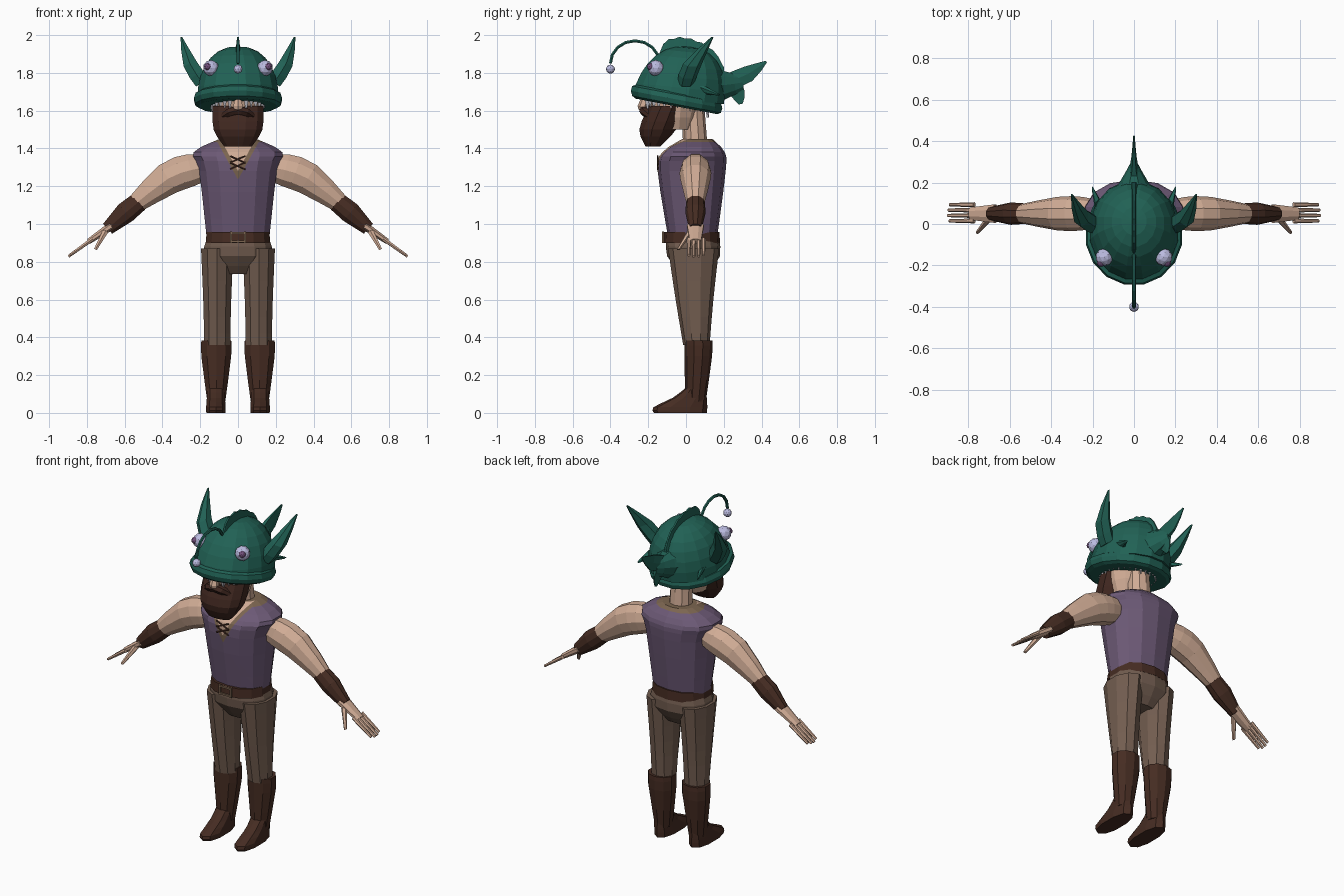
import bpy, bmesh, math, random
from mathutils import Vector

if "Cube" in bpy.data.objects:
    bpy.data.objects.remove(bpy.data.objects["Cube"])
random.seed(4)
SIDEWAYS, DEPTH, UP = Vector((1, 0, 0)), Vector((0, 1, 0)), Vector((0, 0, 1))
ARM_DEPTH = .05


def material(name, *rgb):
    mat = bpy.data.materials.new(name)
    mat.use_nodes = True
    mat.diffuse_color = (*rgb, 1)
    mat.node_tree.nodes["Principled BSDF"].inputs["Base Color"].default_value = (*rgb, 1)
    return mat


GREEN = material("sea green", .015, .12, .09)
PURPLE = material("vest purple", .15, .1, .18)
PANTS = material("trouser brown", .17, .11, .08)
LEATHER = material("dark leather", .06, .025, .016)
BEARD = material("beard brown", .05, .02, .014)
SKIN = material("skin", .63, .41, .3)
TRIM = material("tan trim", .2, .13, .08)
HAIR = material("pale grey", .5, .5, .55)
PEARL = material("pearl lavender", .5, .5, .75)
PUPIL = material("pupil purple", .17, .08, .2)


def finish(name, bm, mats, mirror=False):
    bmesh.ops.recalc_face_normals(bm, faces=bm.faces[:])
    mesh = bpy.data.meshes.new(name)
    bm.to_mesh(mesh)
    bm.free()
    ob = bpy.data.objects.new(name, mesh)
    bpy.context.collection.objects.link(ob)
    for mat in mats:
        mesh.materials.append(mat)
    if mirror:
        ob.modifiers.new("mirror", 'MIRROR').use_mirror_merge = False


def refine(rings, steps):
    """Ease smoothly from ring to ring."""
    rings = [Vector(ring) for ring in rings]
    result = []
    for i, (here, there) in enumerate(zip(rings, rings[1:])):
        leave = (there - rings[max(i - 1, 0)]) / 2
        arrive = (rings[min(i + 2, len(rings) - 1)] - here) / 2
        for k in range(steps):
            t = k / steps
            ease = t * t * (3 - 2 * t)
            result.append(here + (there - here) * ease + leave * (t * (1 - t) ** 2)
                          + arrive * (t * t * (t - 1)))
    return result + [rings[-1]]


def add_tube(bm, rings, sides=10, side=DEPTH, level=False, power=1, shear=0, steps=2):
    """Skin elliptical rings (x, y, z, radius, side radius); level rings lie flat."""
    rings = refine(rings, steps)
    centres = [Vector(ring[:3]) for ring in rings]
    loops = []
    for i, (centre, ring) in enumerate(zip(centres, rings)):
        along = UP if level else centres[min(i + 1, len(rings) - 1)] - centres[max(i - 1, 0)]
        across = side.cross(along).normalized()
        loop = []
        for k in range(sides):
            angle = math.tau * (k + .5) / sides
            c, s = (math.copysign(abs(f) ** power, f) for f in (math.cos(angle), math.sin(angle)))
            point = centre + across * ring[3] * c + side * ring[4] * s
            point.z += shear * point.y
            loop.append(bm.verts.new(point))
        loops.append(loop)
    for low, high in zip(loops, loops[1:]):
        for k in range(sides):
            n = (k + 1) % sides
            bm.faces.new((low[k], low[n], high[n], high[k]))
    bm.faces.new(loops[0])
    bm.faces.new(loops[-1])


def loft(name, mat, *paths, mirror=False, **shape):
    bm = bmesh.new()
    for path in paths:
        add_tube(bm, path, **shape)
    finish(name, bm, [mat], mirror)


def pile(name, mat, *rings, x=0, **shape):
    """Flat rings (y, z, half width, half depth) stacked upward; a pair if off centre."""
    loft(name, mat, [(x, *ring) for ring in rings], mirror=x > 0, level=True, **shape)


def limb(name, mat, *rings, flat=.9, **shape):
    """Arm segments from rings (x, z, radius)."""
    loft(name, mat, [(x, ARM_DEPTH, z, r, r * flat) for x, z, r in rings], mirror=True, **shape)


def ball(name, mat, centre, radius, mirror=False):
    bm = bmesh.new()
    bmesh.ops.create_icosphere(bm, subdivisions=2, radius=radius)
    bmesh.ops.translate(bm, vec=centre, verts=bm.verts[:])
    finish(name, bm, [mat], mirror)


# Vest with a cut V neck and a tan collar
bm = bmesh.new()
vest = [(0, .035, .93, .17, .13), (0, .03, 1.28, .21, .18), (0, .04, 1.38, .24, .165), (0, .06, 1.45, .1, .08)]
add_tube(bm, vest, sides=14, level=True, power=.9, steps=3)
SPREAD, OUTER, INNER = .55, 1.235, 1.28
for bottom in (OUTER, INNER):
    for s in (-1, 1):
        front = [f for f in bm.faces if f.calc_center_median().y < ARM_DEPTH]
        edges = {e for f in front for e in f.edges}
        verts = {v for f in front for v in f.verts}
        bmesh.ops.bisect_plane(bm, geom=[*front, *edges, *verts], plane_co=UP * bottom,
                               plane_no=(s, 0, -SPREAD))
for face in bm.faces:
    c = face.calc_center_median()
    height = c.z - abs(c.x) / SPREAD if c.y < ARM_DEPTH else 0
    if height > INNER:
        face.material_index = 2
    elif height > OUTER or c.z > 1.43:
        face.material_index = 1
finish("vest", bm, [PURPLE, TRIM, SKIN])
laces = [[(-s * .04, -.15, z, .005, .005), (s * .04, -.15, z + .035, .005, .005)]
         for s in (-1, 1) for z in (1.29, 1.325)]
loft("vest_laces", LEATHER, *laces, sides=5, steps=1)

# Belt and buckle
pile("belt", LEATHER, (.03, .9, .175, .15), (.03, .957, .17, .147), sides=14, power=.9, steps=1)
buckle = []
for s in (-1, 1):
    corners = [(-.04, .93 + s * .022), (.04, .93 + s * .022)], [(s * .038, .9), (s * .038, .96)]
    buckle += [[(x, -.122, z, .007, .007) for x, z in bar] for bar in corners]
loft("belt_buckle", TRIM, *buckle, sides=4, steps=1)

# Trousers
pile("trouser_seat", PANTS, (.035, .92, .17, .14), (.04, .83, .185, .14), (.045, .735, .1, .07),
     sides=14, power=.9)
pile("trouser_legs", PANTS, (.04, .87, .09, .135), (.045, .6, .078, .1), (.055, .36, .072, .07),
     x=.11, steps=3)

# Boots
pile("boot_shafts", LEATHER, (.065, .384, .083, .075), (.065, .3, .083, .073), (.05, .06, .05, .055), x=.115)
pile("boot_feet", LEATHER, (-.03, 0, .053, .14), (-.03, .03, .054, .143), (.02, .08, .05, .09),
     (.05, .13, .05, .055), x=.117, power=.85)

# Arms, bracers and hands
limb("arms", SKIN, (.17, 1.3, .07), (.25, 1.285, .09), (.37, 1.24, .09), (.55, 1.1, .05))
limb("bracers", LEATHER, (.525, 1.117, .055), (.595, 1.06, .06), (.69, .975, .037), steps=1)
limb("palms", SKIN, (.67, .99, .024), (.79, .908, .016), flat=2, sides=8)
digits = []
for i in range(4):
    y, shorter = .015 + .026 * i, .007 * abs(i - 1.4)
    digits.append([(.77, y, .92, .012, .012), (.9 - shorter, y, .825 + shorter, .008, .008)])
digits.append([(.7, .025, .965, .018, .018), (.755, -.04, .865, .009, .009)])
loft("fingers", SKIN, *digits, mirror=True, sides=6)

# Head and beard
pile("neck", SKIN, (.05, 1.4, .07, .065), (.035, 1.65, .06, .06))
pile("head", SKIN, (-.06, 1.5, .09, .09), (-.065, 1.65, .132, .148), (-.04, 1.85, .07, .08), sides=12)
pile("nose", SKIN, (-.226, 1.6, .02, .018), (-.23, 1.625, .028, .026), (-.21, 1.69, .014, .015), sides=6)
pile("beard", BEARD, (-.175, 1.41, .075, .04), (-.15, 1.5, .133, .1), (-.1, 1.625, .14, .1),
     sides=12, power=.9, steps=3)
loft("moustache", BEARD, [(0, -.225, 1.6, .022, .022), (.05, -.215, 1.59, .024, .026),
                          (.115, -.16, 1.545, .008, .012)], mirror=True, sides=6)

# Hair locks hang all round, short over the nose and long at the nape
locks = []
for i in range(30):
    angle = math.tau * i / 30
    x, y = math.cos(angle) * .14, math.sin(angle) * .165
    drop = random.uniform(.07, .1) + max(y, 0) * .2
    if y < -.158:
        drop = .05
    locks.append([(x, y - .045, 1.71, .02, .02), (x, y - .05, 1.67, .02, .02), (x, y - .045, 1.69 - drop, .002, .002)])
loft("hair", HAIR, *locks, sides=4, steps=1)

# Fish helmet: domed head over a rolled lip
dome, lip = [], []
for k in range(8):
    rise = math.sin(math.pi / 2 * k / 7)
    spread = max(math.cos(math.pi / 2 * k / 7), .01) ** .85
    dome.append((-.04 + .055 * rise, 1.655 + .285 * rise, .22 * spread, .245 * spread))
for k in range(5):
    angle = math.pi * (k / 4 - .5)
    reach = .21 + .027 * math.cos(angle)
    lip.append((-.05, 1.65 + .037 * math.sin(angle), reach, reach + .01))
pile("helmet_dome", GREEN, *dome, sides=16, shear=-.1, steps=1)
pile("helmet_lip", GREEN, *lip, sides=16, shear=-.19, steps=1)

# Tail with a forked fin
loft("fish_tail_root", GREEN, [(0, .08, 1.735, .11, .15), (0, .2, 1.735, .08, .07),
                               (0, .3, 1.75, .04, .014)], side=SIDEWAYS)
loft("tail_fin", GREEN, [(0, .22, 1.75, .05, .03), (0, .33, 1.795, .05, .012), (0, .425, 1.86, .006, .004)],
     [(0, .24, 1.75, .04, .03), (0, .275, 1.69, .045, .01), (0, .29, 1.635, .012, .004)], side=SIDEWAYS, sides=6)

# Scalloped back fin, thin at its crest
bm = bmesh.new()
rows = []
for k in range(13):
    t = k / 12
    crest = 1.88 - .05 * t + .13 * math.sin(math.pi * t ** .8) ** .5 - .008 * (k % 2)
    y = -.15 + .35 * t
    rows.append([bm.verts.new(p) for p in ((-.03, y, 1.75), (-.005, y, crest), (.005, y, crest), (.03, y, 1.75))])
for near, far in zip(rows, rows[1:]):
    for k in range(3):
        bm.faces.new((near[k], near[k + 1], far[k + 1], far[k]))
for end in (rows[0], rows[-1]):
    bm.faces.new(end)
finish("back_fin", bm, [GREEN])

# Horn-like side fins and small cheek fins
loft("side_fins", GREEN, [(.19, 0, 1.75, .045, .045), (.255, .035, 1.85, .042, .05),
                          (.3, .14, 1.99, .005, .006)], mirror=True, sides=6)
loft("cheek_fins", GREEN, [(.17, .08, 1.71, .03, .04), (.2, .17, 1.685, .006, .012)], mirror=True, sides=6)

# Helmet eyes and lure
ball("fish_eyes", PEARL, (.143, -.16, 1.825), .043, True)
ball("fish_pupils", PUPIL, (.16, -.187, 1.833), .02, True)
stalk = []
for k in range(9):
    angle = math.pi * k / 8
    stalk.append((0, -.27 + .13 * math.cos(angle), 1.85 + .12 * math.sin(angle), .009, .009))
loft("lure_stalk", GREEN, stalk, side=SIDEWAYS, sides=6, steps=1)
ball("lure_bulb", PEARL, (0, -.4, 1.82), .024)
